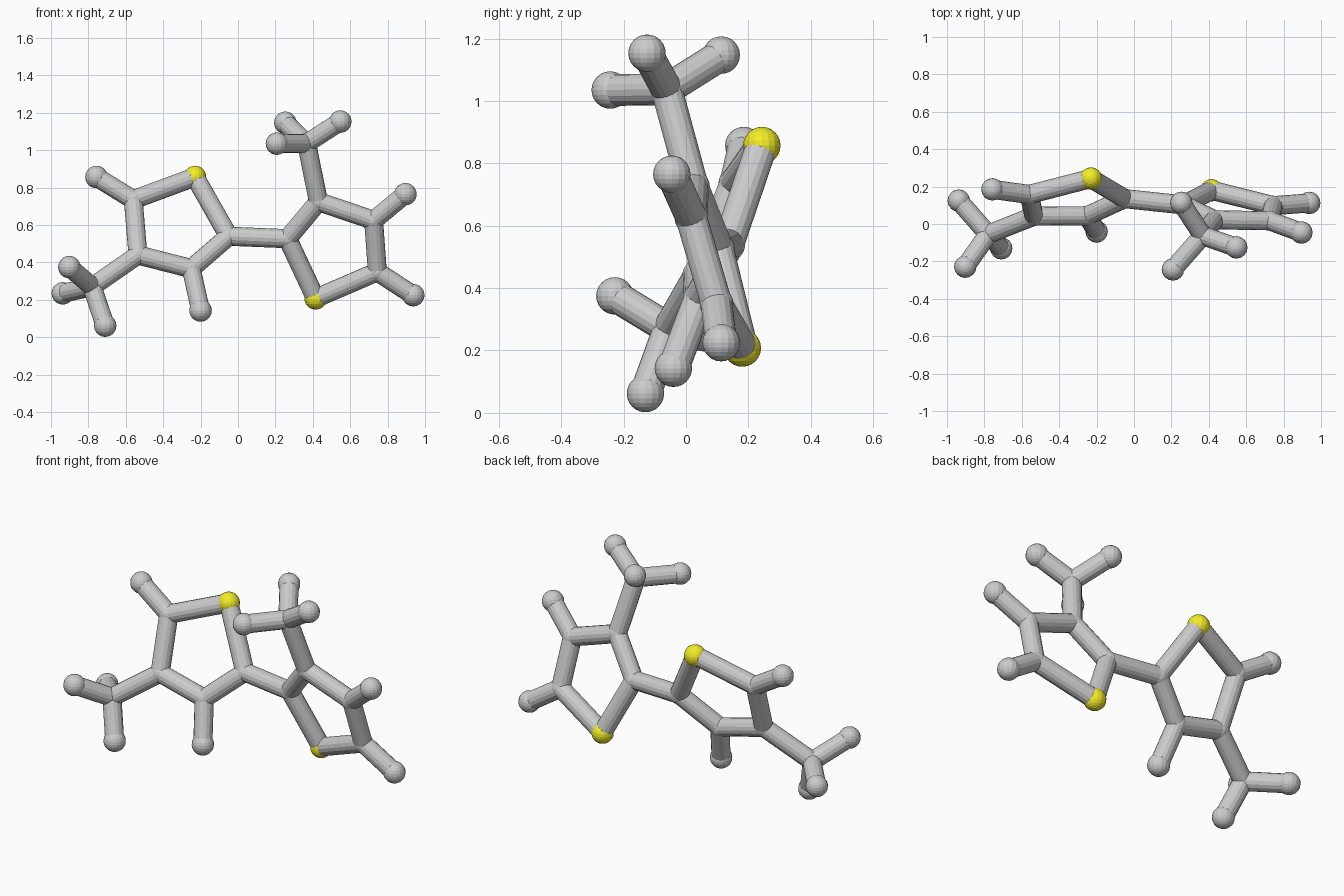
import bpy
from mathutils import Vector

if "Cube" in bpy.data.objects:
    bpy.data.objects.remove(bpy.data.objects["Cube"])

BALL_R, STICK_R = 0.06, 0.051

yellow = bpy.data.materials.new("sulfur_yellow")
yellow.diffuse_color = (0.9, 0.85, 0.02, 1)
yellow.use_nodes = True
yellow.node_tree.nodes["Principled BSDF"].inputs["Base Color"].default_value = yellow.diffuse_color

# In-plane atoms of each ring as (x, z); y follows from the ring's tilted plane
left = {"sulfur": (-.23, .857), "link": (-.05, .54), "low": (-.25, .367),
        "branch": (-.535, .44), "outer": (-.56, .735),
        "low_h": (-.2, .143), "outer_h": (-.757, .857)}
right = {"sulfur": (.415, .208), "link": (.265, .527), "branch": (.43, .725),
         "low": (.725, .625), "outer": (.745, .35),
         "low_h": (.895, .765), "outer_h": (.937, .225)}


def on_plane(atoms, a, b, c):
    return {k: Vector((x, a + b * x + c * z, z)) for k, (x, z) in atoms.items()}


left = on_plane(left, -.076, .11, .402)
right = on_plane(right, .293, -.12, -.302)

# Methyl groups: carbon and three hydrogens
left.update(methyl=Vector((-.78, -.055, .27)), methyl_h1=Vector((-.937, .125, .235)),
            methyl_h2=Vector((-.902, -.228, .375)), methyl_h3=Vector((-.71, -.13, .062)))
right.update(methyl=Vector((.367, -.062, 1.037)), methyl_h1=Vector((.253, .113, 1.147)),
             methyl_h2=Vector((.208, -.243, 1.035)), methyl_h3=Vector((.547, -.125, 1.153)))

bonds_left = "sulfur-link link-low low-branch branch-outer outer-sulfur low-low_h"
bonds_right = "sulfur-link link-branch branch-low low-outer outer-sulfur low-low_h"
shared = " outer-outer_h branch-methyl methyl-methyl_h1 methyl-methyl_h2 methyl-methyl_h3"


def ball(name, p):
    # Carbon junctions only just round off the stick ends
    r = BALL_R if "_h" in name or "sulfur" in name else 0.054
    bpy.ops.mesh.primitive_uv_sphere_add(segments=16, ring_count=12, radius=r, location=p)
    ob = bpy.context.object
    ob.name = name + "_atom"
    if "sulfur" in name:
        ob.data.materials.append(yellow)


def stick(name, p, q):
    d = q - p
    bpy.ops.mesh.primitive_cylinder_add(vertices=16, radius=STICK_R, depth=d.length,
                                        location=(p + q) / 2,
                                        rotation=d.to_track_quat('Z', 'Y').to_euler())
    bpy.context.object.name = name + "_bond"


for side, atoms, bonds in (("left", left, bonds_left), ("right", right, bonds_right)):
    for key, p in atoms.items():
        ball(f"{side}_{key}", p)
    for pair in (bonds + shared).split():
        a, b = pair.split("-")
        stick(f"{side}_{a}_to_{b}", atoms[a], atoms[b])

# Bond joining the two rings
stick("ring_to_ring", left["link"], right["link"])
